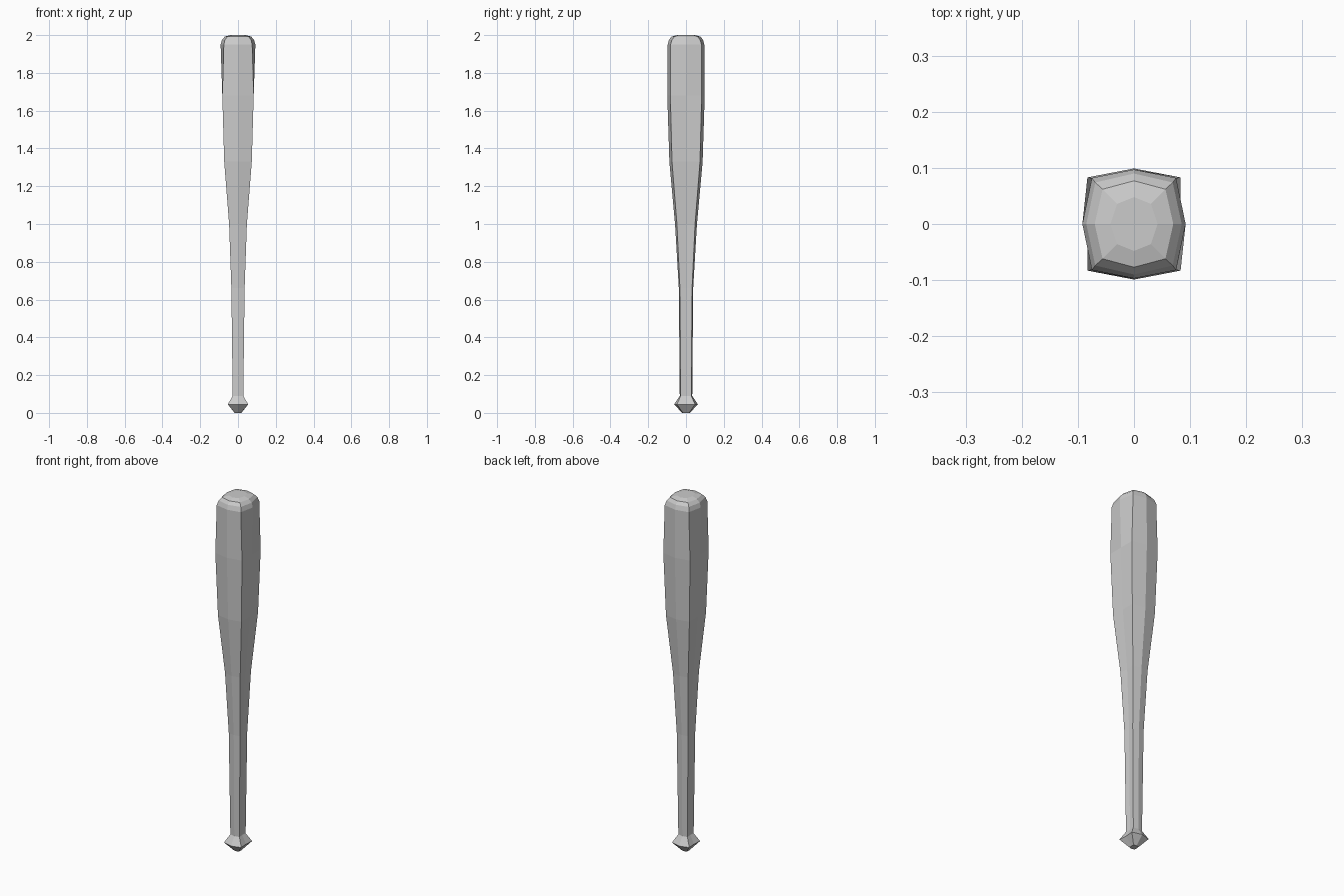
import bpy, bmesh

# Ring profile: z, side half-width, front half-depth, corner x, corner y
RINGS = [
    (0.0,   0.018, 0.020, 0.016, 0.016),   # knob base
    (0.045, 0.050, 0.063, 0.054, 0.048),   # knob rim
    (0.09,  0.026, 0.033, 0.028, 0.028),   # handle
    (0.66,  0.032, 0.038, 0.035, 0.032),
    (1.0,   0.044, 0.058, 0.047, 0.048),
    (1.33,  0.072, 0.088, 0.073, 0.074),   # barrel
    (1.68,  0.083, 0.099, 0.083, 0.083),
    (1.95,  0.092, 0.097, 0.075, 0.082),
    (1.975, 0.085, 0.090, 0.069, 0.074),   # rounded tip
    (1.992, 0.070, 0.077, 0.056, 0.062),
    (2.0,   0.042, 0.048, 0.030, 0.036),
]


def ring(bm, z, sx, sy, cx, cy):
    pts = [(sx, 0), (cx, cy), (0, sy), (-cx, cy),
           (-sx, 0), (-cx, -cy), (0, -sy), (cx, -cy)]
    return [bm.verts.new((x, y, z)) for x, y in pts]


# Eight-sided bat lofted through the rings
bm = bmesh.new()
loops = [ring(bm, *r) for r in RINGS]
for low, high in zip(loops, loops[1:]):
    for i in range(8):
        j = (i + 1) % 8
        bm.faces.new((low[i], low[j], high[j], high[i]))
bm.faces.new(loops[0][::-1])
bm.faces.new(loops[-1])
bmesh.ops.recalc_face_normals(bm, faces=bm.faces[:])
mesh = bpy.data.meshes.new("bat")
bm.to_mesh(mesh)
bm.free()
bat = bpy.data.objects.new("bat", mesh)
bpy.context.collection.objects.link(bat)
